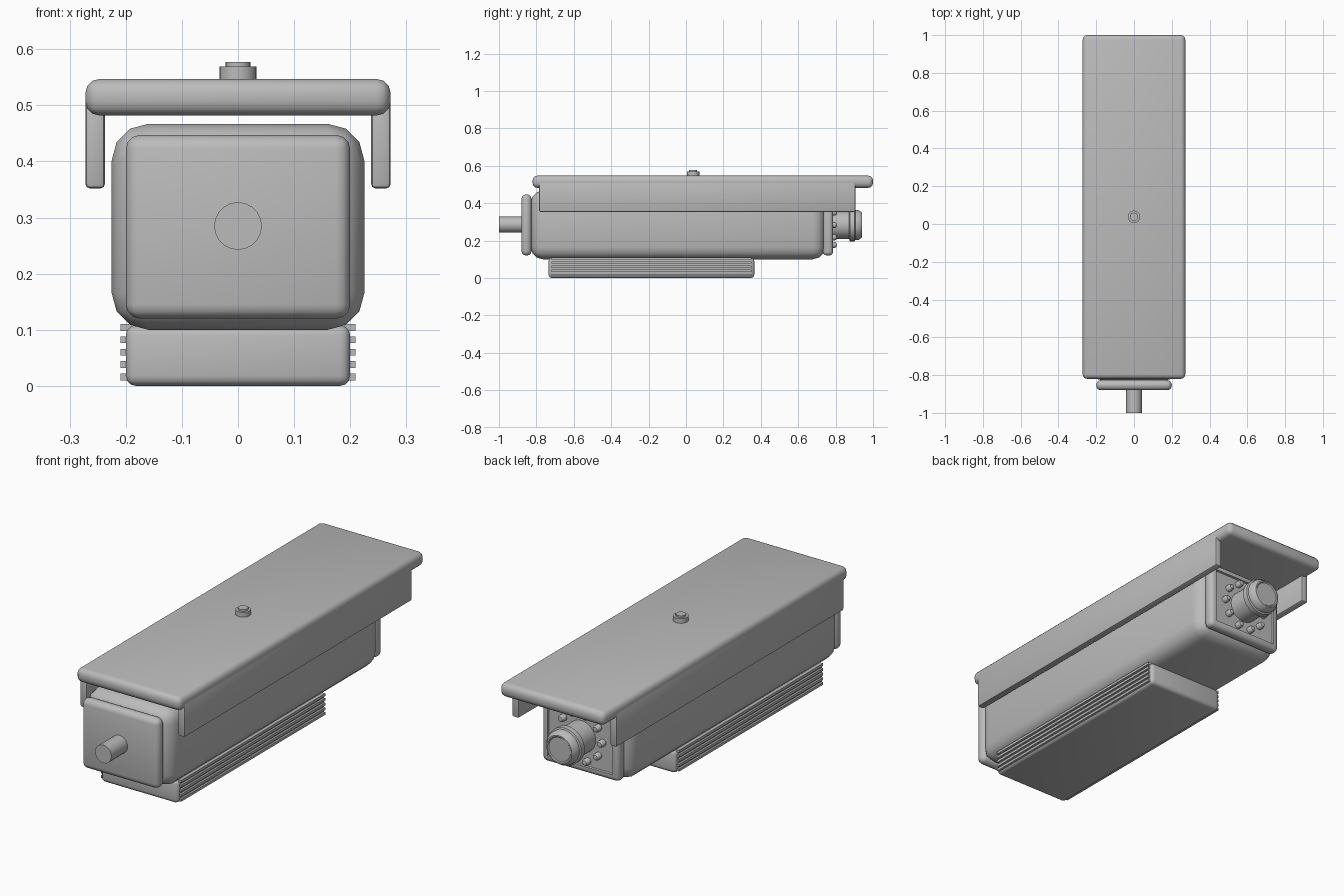
import bpy, bmesh, math
from mathutils import Matrix, Vector

default_cube = bpy.data.objects.get("Cube")
if default_cube:
    bpy.data.objects.remove(default_cube)

grey = bpy.data.materials.new("housing_grey")
grey.use_nodes = True
colour = (0.5, 0.5, 0.5, 1)
grey.diffuse_color = colour
grey.node_tree.nodes["Principled BSDF"].inputs["Base Color"].default_value = colour


def finish(bm, name):
    """Turn a bmesh into a shaded object."""
    bmesh.ops.recalc_face_normals(bm, faces=bm.faces)
    mesh = bpy.data.meshes.new(name)
    bm.to_mesh(mesh)
    bm.free()
    mesh.materials.append(grey)
    obj = bpy.data.objects.new(name, mesh)
    bpy.context.collection.objects.link(obj)
    bpy.ops.object.select_all(action='DESELECT')
    obj.select_set(True)
    bpy.context.view_layer.objects.active = obj
    bpy.ops.object.shade_smooth_by_angle(angle=math.radians(35))
    return obj


def box_mesh(low, high, bevel=0.0, segments=3):
    low, high = Vector(low), Vector(high)
    bm = bmesh.new()
    bmesh.ops.create_cube(bm, size=1, matrix=Matrix.Translation((low + high) / 2)
                          @ Matrix.Diagonal((high - low).to_4d()))
    if bevel:
        bmesh.ops.bevel(bm, geom=bm.edges[:], offset=bevel, segments=segments,
                        profile=0.5, affect='EDGES')
    return bm


def box(name, low, high, bevel=0.0, segments=3):
    return finish(box_mesh(low, high, bevel, segments), name)


def lathe(name, profile, origin, axis, steps=32):
    """Spin (distance, radius) points round an axis starting at origin."""
    bm = bmesh.new()
    verts = [bm.verts.new((r, 0, d)) for d, r in profile]
    edges = [bm.edges.new(pair) for pair in zip(verts, verts[1:])]
    bmesh.ops.spin(bm, geom=verts + edges, axis=(0, 0, 1), cent=(0, 0, 0),
                   angle=math.tau, steps=steps)
    bmesh.ops.remove_doubles(bm, verts=bm.verts, dist=0.0001)
    turn = Vector((0, 0, 1)).rotation_difference(Vector(axis)).to_matrix().to_4x4()
    bm.transform(Matrix.Translation(origin) @ turn)
    return finish(bm, name)


# Main housing and front cover
box("housing", (-0.225, -0.83, 0.10), (0.225, 0.743, 0.467), 0.065)
box("front_cover", (-0.2, -0.88, 0.12), (0.2, -0.826, 0.447), 0.025)

# Rear cover with a recessed panel
bm = box_mesh((-0.2, 0.733, 0.12), (0.2, 0.786, 0.447), 0.02)
panel = [max(bm.faces, key=lambda f: f.calc_center_median().y + f.calc_area())]
panel = [f for f in bm.faces if f.normal.y > 0.99 and f.calc_area() > 0.05] or panel
bmesh.ops.inset_region(bm, faces=panel, thickness=0.015)
bmesh.ops.inset_region(bm, faces=panel, thickness=0.002, depth=-0.01)
finish(bm, "rear_cover")

# Sun shield: roof and side skirts
box("shield_roof", (-0.272, -0.82, 0.482), (0.272, 1.0, 0.547), 0.025)
for side, label in ((1, "left"), (-1, "right")):
    inner, outer = sorted((side * 0.237, side * 0.272))
    box(label + "_skirt", (inner, -0.785, 0.352), (outer, 0.905, 0.52), 0.008, 2)

# Base with cooling ribs on both sides
box("base", (-0.2, -0.735, 0), (0.2, 0.365, 0.108), 0.018)
for i in range(5):
    z = 0.016 + i * 0.022
    for side, label in ((1, "left"), (-1, "right")):
        inner, outer = sorted((side * 0.19, side * 0.209))
        box(f"{label}_rib_{i + 1}", (inner, -0.72, z - 0.006), (outer, 0.35, z + 0.006))

# Cable gland at the front
lathe("cable_gland", [(0, 0), (0, 0.0425), (0.13, 0.0425), (0.13, 0)],
      (0, -0.87, 0.285), (0, -1, 0), 20)

# Roof screw
lathe("roof_screw", [(0, 0), (0, 0.033), (0.029, 0.033), (0.029, 0.022),
                     (0.037, 0.022), (0.037, 0)], (0, 0.038, 0.54), (0, 0, 1), 24)

# Lens barrel with stepped rings
lathe("lens", [(0, 0), (0, 0.074), (0.1, 0.074), (0.104, 0.087), (0.13, 0.087),
               (0.133, 0.08), (0.15, 0.08), (0.17, 0.066), (0.17, 0.06),
               (0.166, 0.056), (0.166, 0)], (0, 0.772, 0.283), (0, 1, 0))

# Ring of small lamps round the lens
for i in range(10):
    angle = math.tau * i / 10
    lathe(f"lamp_{i + 1}", [(0, 0), (0, 0.016), (0.022, 0.016), (0.03, 0.011), (0.033, 0)],
          (0.112 * math.cos(angle), 0.774, 0.283 + 0.112 * math.sin(angle)), (0, 1, 0), 12)
